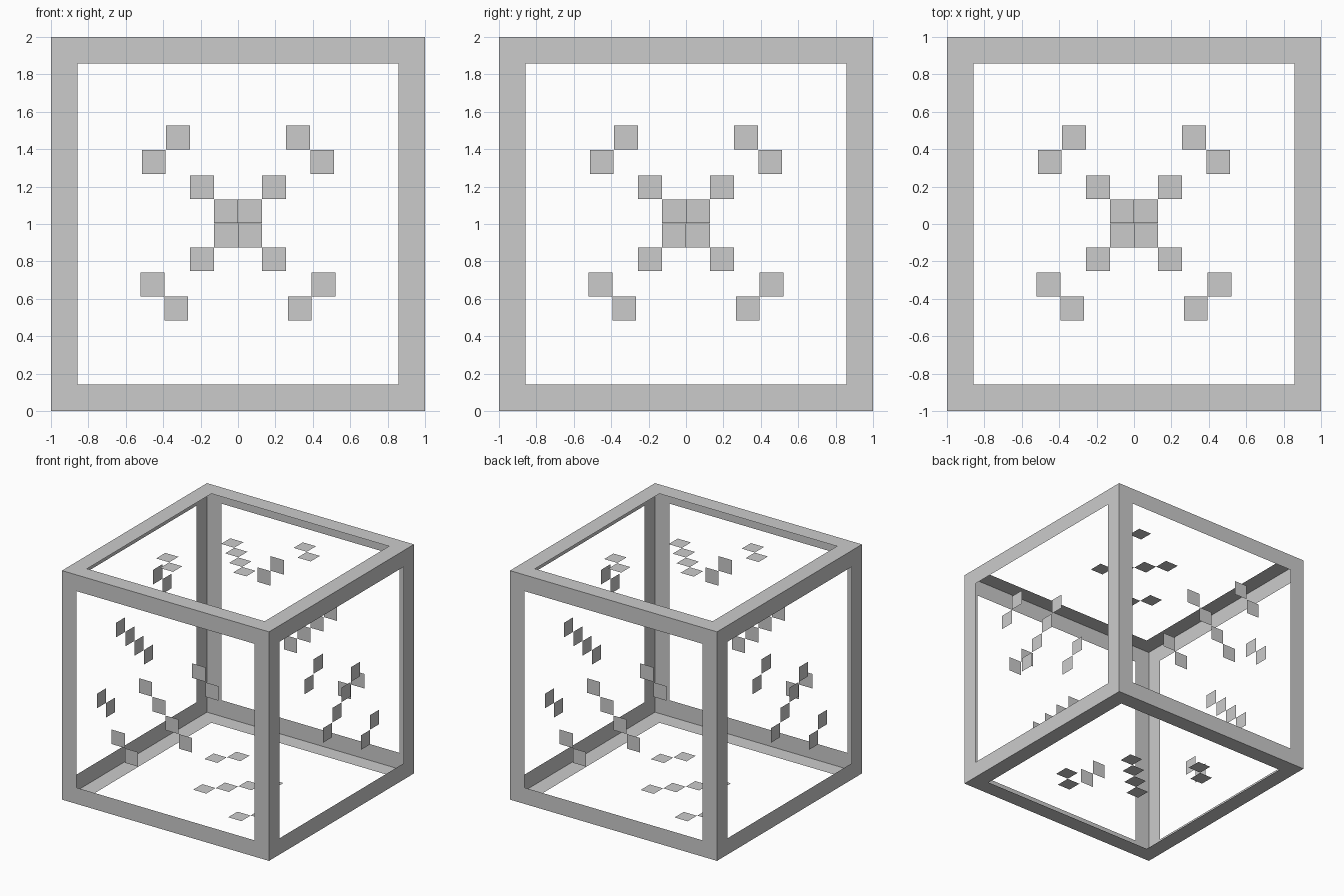
import bpy, bmesh
from mathutils import Vector

if "Cube" in bpy.data.objects:
    bpy.data.objects.remove(bpy.data.objects["Cube"])

CENTRE = Vector((0, 0, 1))
X, Y, Z = Vector((1, 0, 0)), Vector((0, 1, 0)), Vector((0, 0, 1))
HOLE = 0.858       # half width of the opening in each side
TILE = 0.0635      # half width of a small tile

# side name: (right axis, up axis, direction of the tile diagonal), seen from outside
SIDES = {
    "front": (X, Z, 1), "back": (-X, Z, 1),
    "right": (Y, Z, -1), "left": (-Y, Z, -1),
    "top": (X, Y, 1), "bottom": (-X, Y, 1),
}

# tile centres: a falling diagonal of four, plus a pair in two opposite corners
TILES = [(-0.193, 0.196), (-0.064, 0.068), (0.064, -0.062), (0.193, -0.189),
         (0.321, 0.463), (0.45, 0.332), (-0.33, -0.452), (-0.457, -0.323)]


def rect(bm, u, v, u0, u1, v0, v1):
    """One flat outward-facing rectangle on the cube side spanned by u and v."""
    base = CENTRE + u.cross(v)
    corners = [(u0, v0), (u1, v0), (u1, v1), (u0, v1)]
    bm.faces.new([bm.verts.new(base + u * a + v * b) for a, b in corners])


def finish(bm, name, weld=False):
    if weld:
        bmesh.ops.remove_doubles(bm, verts=bm.verts, dist=1e-4)
    me = bpy.data.meshes.new(name)
    bm.to_mesh(me)
    bm.free()
    bpy.context.collection.objects.link(bpy.data.objects.new(name, me))


# hollow cube frame: a flat square ring on each of the six sides
bm = bmesh.new()
cuts = [-1, -HOLE, HOLE, 1]
for u, v, _ in SIDES.values():
    for i in range(3):
        for j in range(3):
            if (i, j) != (1, 1):
                rect(bm, u, v, cuts[i], cuts[i + 1], cuts[j], cuts[j + 1])
finish(bm, "cube_frame", weld=True)

# floating flat tiles within each opening
for name, (u, v, s) in SIDES.items():
    bm = bmesh.new()
    for a, b in TILES:
        a *= s
        rect(bm, u, v, a - TILE, a + TILE, b - TILE, b + TILE)
    finish(bm, name + "_tiles")
